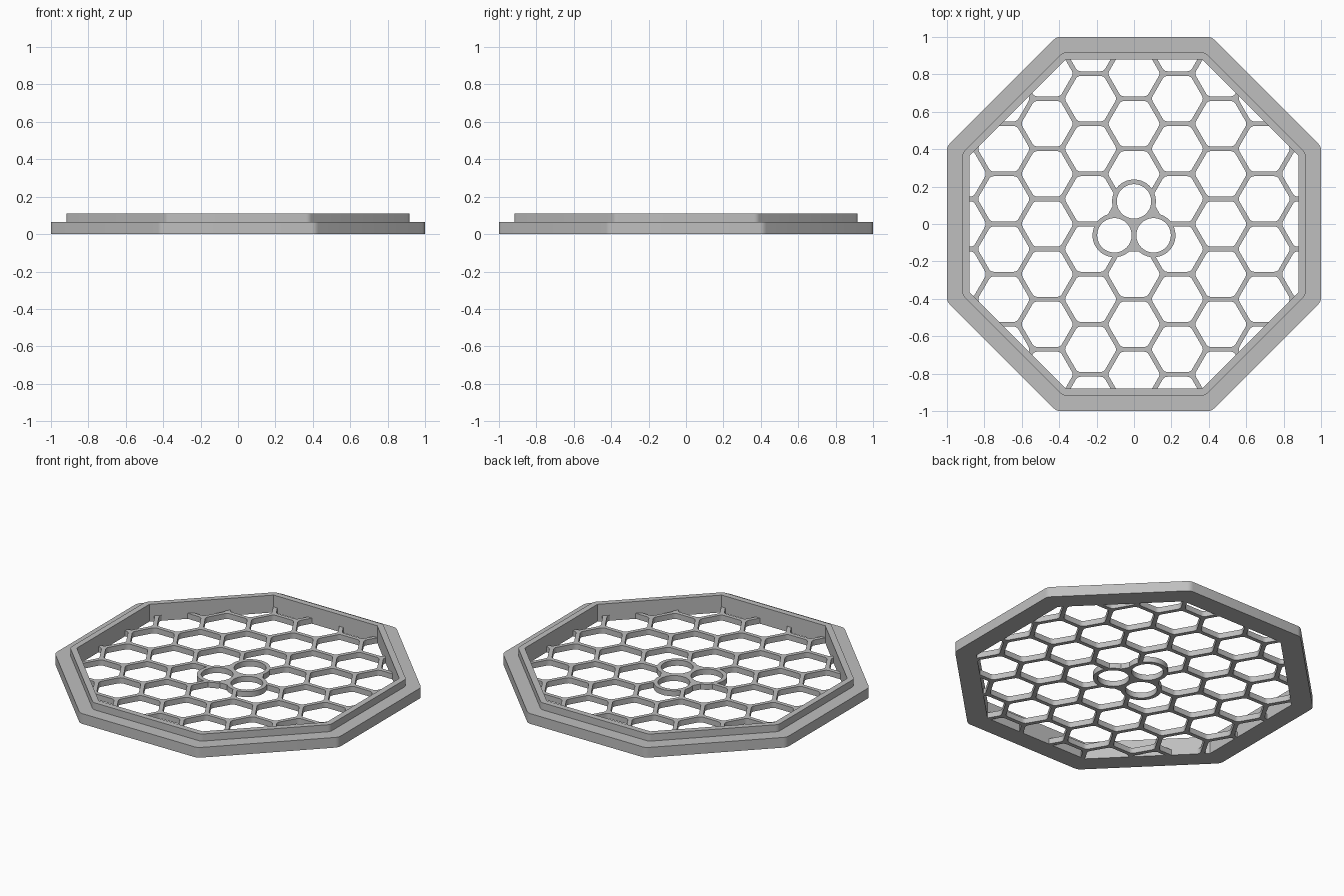
import bpy, bmesh
from math import pi, cos, sin, sqrt, radians

cube = bpy.data.objects.get("Cube")
if cube:
    bpy.data.objects.remove(cube, do_unlink=True)

GREY = bpy.data.materials.new("light_grey")
GREY.use_nodes = True
COLOUR = (0.52, 0.52, 0.52, 1)
GREY.diffuse_color = COLOUR
GREY.node_tree.nodes["Principled BSDF"].inputs["Base Color"].default_value = COLOUR

INNER = 0.88      # apothem of the frame opening
MESH_TOP = 0.035  # thickness of the grille
PITCH = 0.268     # distance between neighbouring cells
BAR = 0.025       # width of the grille bars


def rounded_polygon(sides, apothem, radius, turn, segs=4):
    """Outline of a regular polygon with filleted corners."""
    reach = (apothem - radius) / cos(pi / sides)
    points = []
    for i in range(sides):
        a = turn + 2 * pi * i / sides
        for j in range(segs + 1):
            b = a + (2 * j / segs - 1) * pi / sides
            points.append((reach * cos(a) + radius * cos(b),
                           reach * sin(a) + radius * sin(b)))
    return points


def circle(radius, segs=64):
    return [(radius * cos(2 * pi * i / segs), radius * sin(2 * pi * i / segs))
            for i in range(segs)]


def add_prism(bm, outline, z0, z1, cx=0, cy=0):
    low = [bm.verts.new((x + cx, y + cy, z0)) for x, y in outline]
    high = [bm.verts.new((x + cx, y + cy, z1)) for x, y in outline]
    bm.faces.new(low[::-1])
    bm.faces.new(high)
    for i in range(len(low)):
        j = (i + 1) % len(low)
        bm.faces.new((low[i], low[j], high[j], high[i]))


def make_object(name, bm):
    bmesh.ops.recalc_face_normals(bm, faces=bm.faces)
    mesh = bpy.data.meshes.new(name)
    bm.to_mesh(mesh)
    bm.free()
    mesh.materials.append(GREY)
    obj = bpy.data.objects.new(name, mesh)
    bpy.context.collection.objects.link(obj)
    return obj


def select(obj):
    bpy.ops.object.select_all(action='DESELECT')
    obj.select_set(True)
    bpy.context.view_layer.objects.active = obj


def cut(target, cutter):
    """Subtract the cutter, then discard it."""
    mod = target.modifiers.new("cut", 'BOOLEAN')
    mod.operation = 'DIFFERENCE'
    mod.solver = 'EXACT'
    mod.object = cutter
    select(target)
    bpy.ops.object.modifier_apply(modifier=mod.name)
    bpy.data.objects.remove(cutter, do_unlink=True)


# Stepped octagonal frame: loops of one cross-section joined into a ring
bm = bmesh.new()
section = [(1, 0.05, 0), (1, 0.05, 0.065), (0.917, 0.04, 0.065),
           (0.917, 0.04, 0.11), (INNER, 0, 0.11), (INNER, 0, 0)]
loops = [[bm.verts.new((x, y, z)) for x, y in rounded_polygon(8, a, r, pi / 8)]
         for a, r, z in section]
for k, loop in enumerate(loops):
    after = loops[(k + 1) % len(loops)]
    for i in range(len(loop)):
        j = (i + 1) % len(loop)
        bm.faces.new((loop[i], loop[j], after[j], after[i]))
bmesh.ops.remove_doubles(bm, verts=bm.verts, dist=1e-5)
frame = make_object("frame", bm)

# Grille plate filling the frame opening
bm = bmesh.new()
corner = INNER / cos(pi / 8)
octagon = [(corner * cos(pi / 8 + i * pi / 4), corner * sin(pi / 8 + i * pi / 4))
           for i in range(8)]
add_prism(bm, octagon, 0, MESH_TOP)
grille = make_object("honeycomb_grille", bm)

# Hexagonal cells, leaving the centre one solid for the hub
bm = bmesh.new()
cell = rounded_polygon(6, (PITCH - BAR) / 2, 0.03, 0)
for col in range(-5, 6):
    for row in range(-5, 6):
        x = col * PITCH * sqrt(3) / 2
        y = (row + (col % 2) / 2) * PITCH
        if (col, row) != (0, 0) and x * x + y * y < 1.2:
            add_prism(bm, cell, -0.1, 0.2, x, y)
cells = make_object("cell_cutter", bm)

# Three hub rings stand into the cells, each with a round hole
for i in range(3):
    a = radians(90 + 120 * i)
    bm = bmesh.new()
    add_prism(bm, circle(0.117), -0.2, 0.3, 0.121 * cos(a), 0.121 * sin(a))
    cut(cells, make_object("hub_ring", bm))
cut(grille, cells)
bm = bmesh.new()
for i in range(3):
    a = radians(90 + 120 * i)
    add_prism(bm, circle(0.092), -0.1, 0.2, 0.121 * cos(a), 0.121 * sin(a))
cut(grille, make_object("hub_holes", bm))

for obj in (frame, grille):
    select(obj)
    bpy.ops.object.shade_smooth_by_angle(angle=radians(30))
